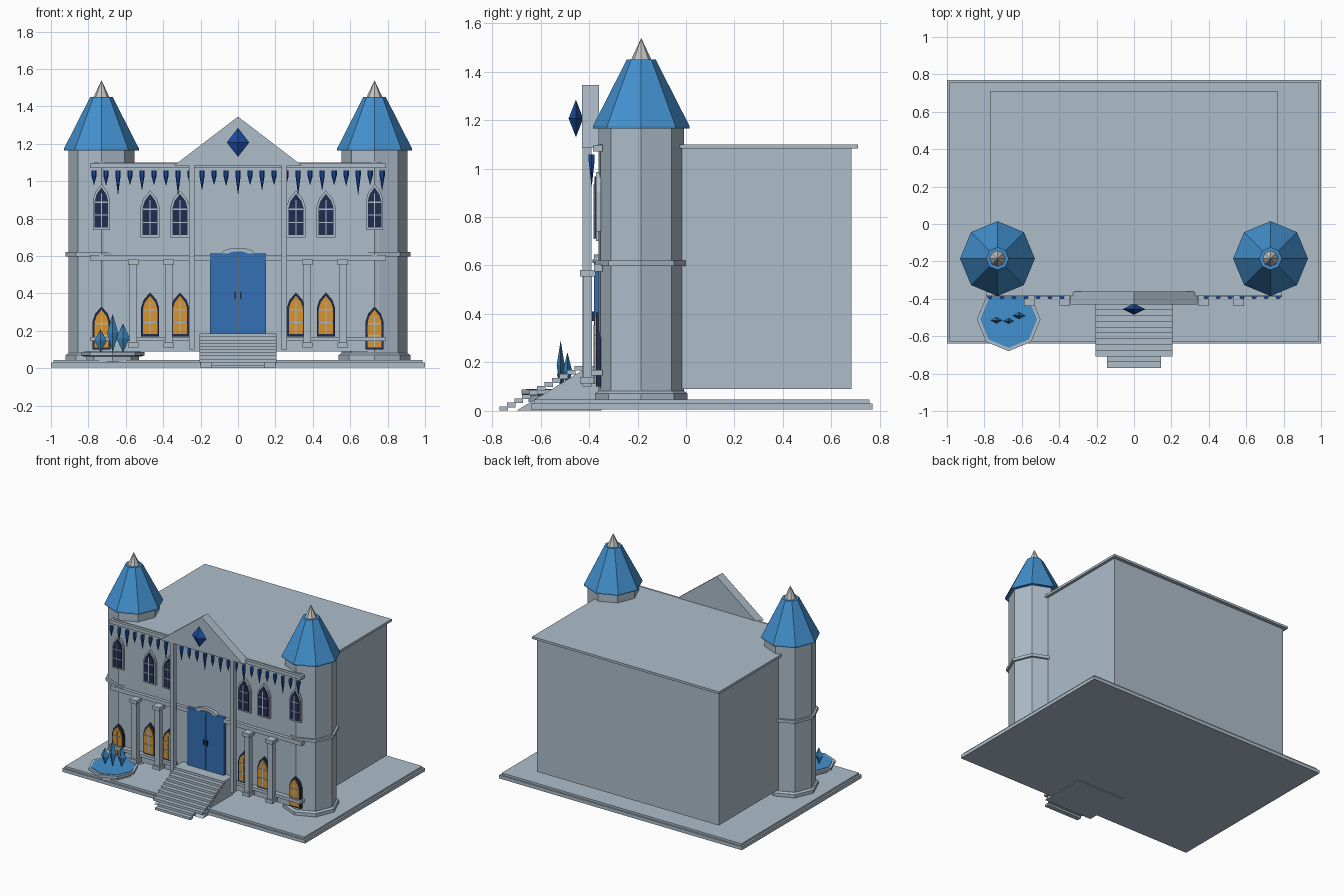
import bpy, bmesh, math
from mathutils import Matrix

if "Cube" in bpy.data.objects:
    bpy.data.objects.remove(bpy.data.objects["Cube"])


def mat(name, rgb):
    m = bpy.data.materials.new(name)
    m.diffuse_color = (*rgb, 1)
    m.use_nodes = True
    m.node_tree.nodes["Principled BSDF"].inputs["Base Color"].default_value = m.diffuse_color
    return m


STONE = mat("pale_stone", (0.42, 0.51, 0.59))
ROOF = mat("roof_blue", (0.055, 0.28, 0.62))
DOOR = mat("door_blue", (0.035, 0.16, 0.46))
NAVY = mat("dark_glass", (0.015, 0.025, 0.08))
AMBER = mat("lit_glass", (0.68, 0.30, 0.03))
ICE = mat("deep_ice_blue", (0.012, 0.07, 0.36))
METAL = mat("light_metal", (0.55, 0.55, 0.56))
CRYSTAL = mat("crystal_blue", (0.04, 0.22, 0.48))


def finish(name, bm, material):
    bmesh.ops.recalc_face_normals(bm, faces=bm.faces)
    me = bpy.data.meshes.new(name)
    bm.to_mesh(me)
    bm.free()
    me.materials.append(material)
    ob = bpy.data.objects.new(name, me)
    bpy.context.collection.objects.link(ob)
    return ob


def box(name, x0, x1, y0, y1, z0, z1, material=STONE):
    bm = bmesh.new()
    m = Matrix.Translation(((x0 + x1) / 2, (y0 + y1) / 2, (z0 + z1) / 2)) \
        @ Matrix.Diagonal((x1 - x0, y1 - y0, z1 - z0, 1))
    bmesh.ops.create_cube(bm, size=1, matrix=m)
    return finish(name, bm, material)


def prism(name, pts, y0, y1, material=STONE):
    """Extrude an x-z outline along y."""
    bm = bmesh.new()
    f = bm.faces.new([bm.verts.new((x, y0, z)) for x, z in pts])
    r = bmesh.ops.extrude_face_region(bm, geom=[f])
    verts = [v for v in r["geom"] if isinstance(v, bmesh.types.BMVert)]
    bmesh.ops.translate(bm, verts=verts, vec=(0, y1 - y0, 0))
    return finish(name, bm, material)


def lathe(name, x, y, profile, sides, material=STONE, squash=1.0):
    """Faceted solid of revolution from (radius, z) pairs."""
    bm = bmesh.new()
    rings = []
    for r, z in profile:
        if r == 0:
            rings.append([bm.verts.new((x, y, z))])
        else:
            rings.append([bm.verts.new((x + r * math.cos(a), y + squash * r * math.sin(a), z))
                          for a in (2 * math.pi * i / sides for i in range(sides))])
    for a, b in zip(rings, rings[1:]):
        for i in range(sides):
            j = (i + 1) % sides
            loop = [a[i % len(a)], a[j % len(a)], b[j % len(b)], b[i % len(b)]]
            bm.faces.new(list(dict.fromkeys(loop)))
    for ring in (rings[0], rings[-1]):
        if len(ring) > 1:
            bm.faces.new(ring)
    return finish(name, bm, material)


def arch(x, w, z0, z1):
    """Pointed arch outline."""
    s = z0 + (z1 - z0) * 0.66
    h = z1 - s
    return [(x - w, z0), (x + w, z0), (x + w, s), (x + w * 0.72, s + h * 0.5), (x, z1),
            (x - w * 0.72, s + h * 0.5), (x - w, s)]


def window(name, x, w, z0, z1, frame, glass):
    prism(name + "_frame", arch(x, w, z0, z1), -0.372, -0.352, frame)
    prism(name + "_glass", arch(x, w * 0.8, z0 + 0.012, z1 - 0.018), -0.379, -0.371, glass)
    h = z1 - z0
    box(name + "_mullion", x - 0.003, x + 0.003, -0.383, -0.376, z0 + 0.01, z1 - 0.05)
    for k in (0.32, 0.6):
        z = z0 + h * k
        box(name + "_bar", x - w * 0.8, x + w * 0.8, -0.383, -0.376, z - 0.003, z + 0.003)


# Ground plinth
box("plinth_lower", -1, 1, -0.64, 0.77, 0.005, 0.03)
box("plinth_upper", -0.987, 0.987, -0.628, 0.758, 0.03, 0.045)

# Main hall and flat roof
box("hall", -0.75, 0.75, -0.355, 0.685, 0.09, 1.085)
box("hall_roof", -0.77, 0.77, -0.365, 0.71, 1.083, 1.1)

# Facade bands
box("cornice", -0.79, 0.79, -0.385, -0.345, 1.07, 1.095)
for s in (-1, 1):
    a, b = sorted((s * 0.79, s * 0.15))
    box("middle_ledge", a, b, -0.38, -0.345, 0.575, 0.605)
    a, b = sorted((s * 0.79, s * 0.25))
    box("low_rail", a, b, -0.39, -0.345, 0.145, 0.168)

# Gable with gem
prism("gable", [(-0.34, 1.085), (0.34, 1.085), (0, 1.345)], -0.43, -0.36)
lathe("gable_gem", 0, -0.455, [(0, 1.13), (0.06, 1.207), (0, 1.285)], 4, ICE, 0.5)

for s in (-1, 1):
    # Towers
    x, y = s * 0.73, -0.185
    lathe("tower", x, y, [(0.176, 0.045), (0.176, 1.17)], 8)
    lathe("tower_foot", x, y, [(0.192, 0.045), (0.192, 0.07), (0.178, 0.08)], 8)
    lathe("tower_band", x, y, [(0.192, 0.598), (0.192, 0.62)], 8)
    lathe("tower_roof", x, y, [(0.2, 1.165), (0.2, 1.175), (0.06, 1.45)], 8, ROOF)
    lathe("tower_spire", x, y, [(0.042, 1.45), (0, 1.54)], 8, METAL)

    # Pilasters and columns
    box("pilaster", s * 0.247 - 0.014, s * 0.247 + 0.014, -0.428, -0.39, 0.1, 1.09)
    for cx in (0.37, 0.56):
        cx *= s
        box("column", cx - 0.02, cx + 0.02, -0.425, -0.388, 0.12, 0.57)
        for z in (0.111, 0.553):
            box("column_cap", cx - 0.029, cx + 0.029, -0.438, -0.375, z, z + 0.027)

    # Windows
    for wx in (0.31, 0.47):
        window("upper_window", s * wx, 0.05, 0.70, 0.95, STONE, NAVY)
        window("lower_window", s * wx, 0.048, 0.17, 0.405, NAVY, AMBER)
    window("tower_upper_window", x, 0.045, 0.74, 0.985, STONE, NAVY)
    window("tower_lower_window", x, 0.047, 0.10, 0.33, NAVY, AMBER)

    # Door leaves and handles
    a, b = sorted((s * 0.15, s * 0.002))
    box("door_leaf", a, b, -0.38, -0.35, 0.185, 0.612, DOOR)
    box("door_handle", s * 0.014 - 0.004, s * 0.014 + 0.004, -0.388, -0.378, 0.37, 0.41, NAVY)

# Arch above the door
for name, w, h, y, m in (("door_arch", 0.09, 0.034, -0.38, STONE),
                         ("door_fanlight", 0.05, 0.015, -0.386, DOOR)):
    prism(name, [(w * math.cos(math.pi * i / 8), 0.61 + h * math.sin(math.pi * i / 8))
                 for i in range(9)], y, -0.35, m)

# Stairs
N = 11
for i in range(N):
    w = 0.145 if i < 2 else 0.205
    y = -0.77 + i * 0.031
    z = (i + 1) * 0.185 / N
    box("stair_step", -w, w, y, -0.35 if i == N - 1 else y + 0.034, max(0, z - 0.02), z)
prism_side = [(-0.70, 0.0), (-0.35, 0.0), (-0.35, 0.165), (-0.43, 0.165)]
side = prism("stair_body", prism_side, -0.2, 0.2)
side.data.transform(Matrix(((0, 1, 0, 0), (1, 0, 0, 0), (0, 0, 1, 0), (0, 0, 0, 1))))
side.data.flip_normals()

# Hanging icicles
for i in range(25):
    length = (0.08, 0.085, 0.135, 0.08, 0.11)[i % 5]
    lathe("icicle", -0.77 + i * 0.0642, -0.39,
          [(0.014, 1.058), (0.014, 1.03), (0, 1.058 - length)], 6, ICE)

# Fountain with crystals
fx, fy = -0.67, -0.51
lathe("fountain_foot", fx, fy, [(0.14, 0.035), (0.14, 0.07)], 8)
lathe("fountain_rim", fx, fy, [(0.15, 0.062), (0.17, 0.068), (0.17, 0.087)], 8)
lathe("fountain_water", fx, fy, [(0.152, 0.082), (0.152, 0.09)], 8, ROOF)
for x, y, r, z in ((-0.735, -0.515, 0.033, 0.21), (-0.67, -0.518, 0.03, 0.29),
                   (-0.615, -0.49, 0.036, 0.24)):
    lathe("fountain_crystal", x, y, [(0, 0.085), (r, 0.085 + (z - 0.085) * 0.5), (0, z)],
          4, CRYSTAL, 0.55)
